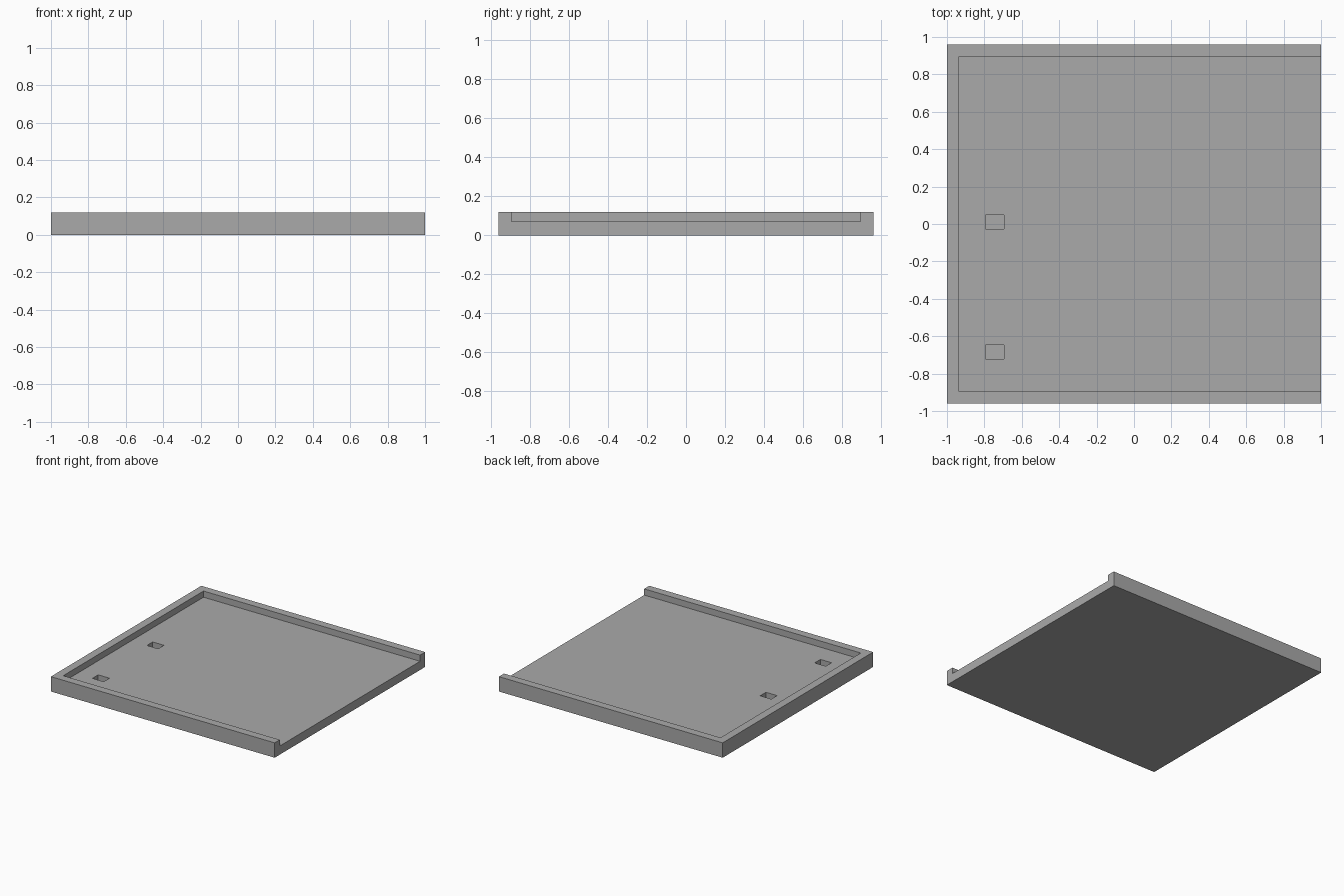
import bpy
from mathutils import Vector

if "Cube" in bpy.data.objects:
    bpy.data.objects.remove(bpy.data.objects["Cube"], do_unlink=True)

grey = bpy.data.materials.new("plain_grey")
grey.use_nodes = True
colour = (0.4, 0.4, 0.4, 1)
grey.diffuse_color = colour
grey.node_tree.nodes["Principled BSDF"].inputs["Base Color"].default_value = colour


def box(name, low, high):
    low, high = Vector(low), Vector(high)
    bpy.ops.mesh.primitive_cube_add(size=1, location=(low + high) / 2)
    obj = bpy.context.object
    obj.name = name
    obj.scale = high - low
    bpy.ops.object.transform_apply(location=True, scale=True)
    obj.data.materials.append(grey)
    return obj


def cut(target, cutter):
    cutter.hide_render = True
    mod = target.modifiers.new("cut", "BOOLEAN")
    mod.operation = "DIFFERENCE"
    mod.solver = "EXACT"
    mod.object = cutter
    bpy.context.view_layer.objects.active = target
    bpy.ops.object.modifier_apply(modifier=mod.name)
    bpy.data.objects.remove(cutter, do_unlink=True)


HEIGHT, FLOOR, POCKET = 0.12, 0.07, 0.025

# Slab, recessed to leave a rim on three sides and an open left end
tray = box("tray", (-1, -0.96, 0), (1, 0.96, HEIGHT))
cut(tray, box("recess_cutter", (-0.935, -0.895, FLOOR), (1.2, 0.895, 0.3)))

# Two blind rectangular pockets in the floor
for y in (0.01, -0.685):
    cut(tray, box("pocket_cutter", (-0.795, y - 0.037, POCKET), (-0.695, y + 0.037, 0.3)))
